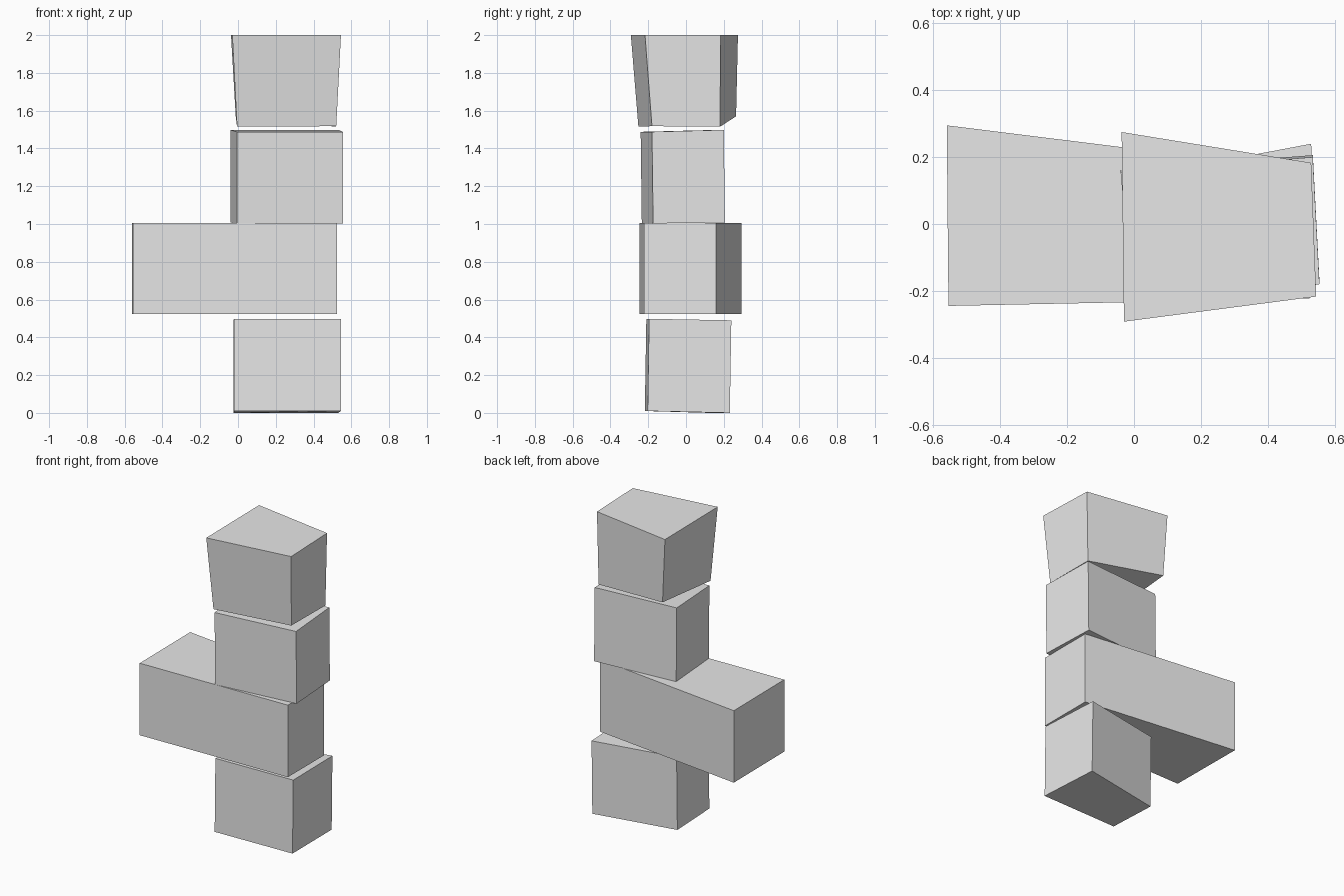
import bpy
import bmesh

default_cube = bpy.data.objects.get("Cube")
if default_cube:
    bpy.data.objects.remove(default_cube, do_unlink=True)

grey = bpy.data.materials.new("plain_grey")
grey.use_nodes = True
grey.diffuse_color = (0.8, 0.8, 0.8, 1)
grey.node_tree.nodes["Principled BSDF"].inputs["Base Color"].default_value = (0.8, 0.8, 0.8, 1)


def skewed_block(name, bottom, top):
    """Join two four-cornered outlines, each listed anticlockwise from front -x."""
    bm = bmesh.new()
    low = [bm.verts.new(p) for p in bottom]
    high = [bm.verts.new(p) for p in top]
    bm.faces.new(low[::-1])
    bm.faces.new(high)
    for i in range(4):
        j = (i + 1) % 4
        bm.faces.new((low[i], low[j], high[j], high[i]))
    bmesh.ops.recalc_face_normals(bm, faces=bm.faces)
    mesh = bpy.data.meshes.new(name)
    bm.to_mesh(mesh)
    bm.free()
    mesh.materials.append(grey)
    block = bpy.data.objects.new(name, mesh)
    bpy.context.collection.objects.link(block)
    return block


def outline(plan, z, shift=0, tilt=0):
    """Lift a plan to height z, slid in y and sloping from front to back."""
    return [(x, y + shift, z + (tilt if y > 0 else 0)) for x, y in plan]


# Bottom block, leaning slightly
plan = [(-0.02, -0.21), (0.545, -0.195), (0.53, 0.24), (-0.025, 0.135)]
skewed_block("bottom_block", outline(plan, 0.01, -0.008, -0.01),
             outline(plan, 0.498, 0, -0.008))

# Long block reaching out to one side
plan = [(-0.555, -0.245), (0.525, -0.223), (0.525, 0.16), (-0.56, 0.295)]
skewed_block("long_block", outline(plan, 0.523), outline(plan, 1.004))

# Upper block
plan = [(-0.005, -0.24), (0.555, -0.18), (0.535, 0.2), (-0.04, 0.155)]
skewed_block("upper_block", outline(plan, 1.003, 0.006, 0.005),
             outline(plan, 1.488, 0, 0.01))

# Top block, flared upwards with one raised lower corner
skewed_block("top_block",
             [(-0.005, -0.252, 1.515), (0.52, -0.18, 1.518),
              (0.52, 0.18, 1.515), (-0.012, 0.265, 1.57)],
             [(-0.03, -0.292, 2), (0.545, -0.217, 2),
              (0.53, 0.183, 2), (-0.037, 0.275, 2)])
